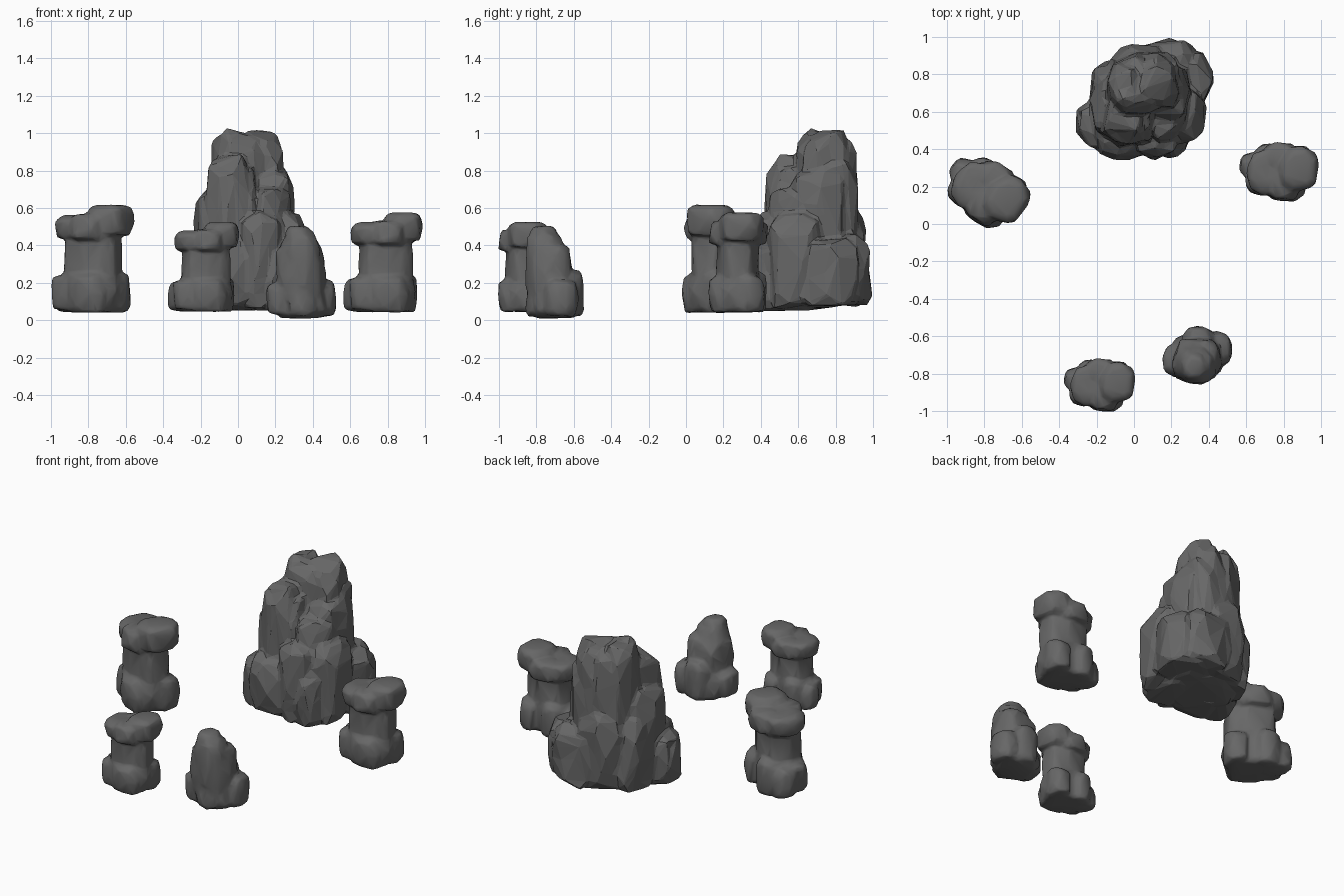
import bpy, bmesh, math, random
from mathutils import Vector

if "Cube" in bpy.data.objects:
    bpy.data.objects.remove(bpy.data.objects["Cube"])

GREY = (0.135, 0.135, 0.135, 1)
stone = bpy.data.materials.new("dark grey stone")
stone.use_nodes = True
stone.diffuse_color = GREY
bsdf = next(n for n in stone.node_tree.nodes if n.type == 'BSDF_PRINCIPLED')
bsdf.inputs["Base Color"].default_value = GREY
bsdf.inputs["Roughness"].default_value = 0.9


def squarish(v, power=0.85):
    return math.copysign(abs(v) ** power, v)


def fit(points, axis, lo, hi):
    """Remap one axis of the points onto the range lo to hi."""
    low = min(p[axis] for p in points)
    high = max(p[axis] for p in points)
    for p in points:
        p[axis] = lo + (hi - lo) * (p[axis] - low) / (high - low)


def add_chunk(bm, x0, x1, y0, y1, z0, z1, dent):
    """Chiselled angular block that fills the given bounds."""
    pts = []
    for t, width in ((0, .85), (.12, .98), (.45, 1), (.75, .98), (.92, .9), (1, .66)):
        turn = random.random()
        for i in range(8):
            a = math.tau * (i + turn + random.uniform(-.3, .3)) / 8
            r = width * random.uniform(.88, 1)
            pts.append(Vector((r * squarish(math.cos(a)), r * squarish(math.sin(a)),
                               t + random.uniform(-.05, .05))))
    for axis, (lo, hi) in enumerate(((x0, x1), (y0, y1), (z0, z1))):
        fit(pts, axis, lo, hi)
    verts = [bm.verts.new(p) for p in pts]
    hull = bmesh.ops.convex_hull(bm, input=verts, use_existing_faces=False)
    spare = {g for key in ("geom_interior", "geom_unused") for g in hull[key]
             if isinstance(g, bmesh.types.BMVert)}
    bmesh.ops.delete(bm, geom=list(spare), context='VERTS')
    # random dents break the convex outline
    for v in verts:
        if v.is_valid and random.random() < .5:
            pull = random.uniform(0, dent)
            v.co.x += ((x0 + x1) / 2 - v.co.x) * pull
            v.co.y += ((y0 + y1) / 2 - v.co.y) * pull


def rock(name, chunks, seed, voxel, keep, dent, smooth):
    """Fuse chunks into one skin, then reduce it to irregular facets."""
    random.seed(seed)
    bm = bmesh.new()
    for chunk in chunks:
        add_chunk(bm, *chunk, dent)
    bmesh.ops.recalc_face_normals(bm, faces=bm.faces)
    mesh = bpy.data.meshes.new(name)
    bm.to_mesh(mesh)
    bm.free()
    mesh.materials.append(stone)
    obj = bpy.data.objects.new(name, mesh)
    bpy.context.collection.objects.link(obj)
    fuse = obj.modifiers.new("fuse", 'REMESH')
    fuse.mode = 'VOXEL'
    fuse.voxel_size = voxel
    fuse.use_smooth_shade = smooth
    if smooth:
        wear = obj.modifiers.new("wear", 'SMOOTH')
        wear.factor = .5
        wear.iterations = 3
    facet = obj.modifiers.new("facet", 'DECIMATE')
    facet.ratio = keep
    return obj


# Tall faceted rock: a core with chunks clustered around it
TALL = [
    (-.14, .21, .56, .92, .10, 1.03),   # core
    (.00, .25, .60, .90, .20, 1.02),    # crown, right
    (-.15, .08, .57, .88, .30, 1.01),   # crown, left
    (-.02, .21, .64, .94, .20, .96),    # crown, back
    (.04, .31, .52, .88, .08, .82),     # tall right side
    (-.18, .09, .41, .76, .10, .89),    # upper front
    (-.17, .14, .42, .74, .10, .82),    # upper front ledge
    (-.24, .06, .43, .82, .08, .70),    # left shoulder
    (.02, .29, .43, .80, .10, .72),     # right shoulder
    (-.02, .25, .34, .66, .06, .58),    # front column
    (-.31, .00, .38, .70, .06, .38),    # left foot
    (-.25, .10, .56, .89, .08, .54),    # back left
    (.00, .34, .66, 1.0, .08, .46),     # back foot
    (.10, .43, .58, .95, .07, .44),     # right foot
    (.08, .39, .42, .78, .06, .57),     # front right
    (.06, .32, .35, .70, .05, .42),     # front right foot
    (-.22, .10, .34, .66, .05, .44),    # front left
    (-.08, .27, .60, .93, .20, .90),    # back column
    (-.14, .20, .62, .97, .07, .62),    # back ridge
    (-.20, .30, .42, .90, .05, .45),    # broad foot
]
rock("tall_rock", TALL, seed=7, voxel=.014, keep=.05, dent=.16, smooth=False)

# Waisted pillar: lobed foot, narrow middle, overhanging split crown
PILLAR = [
    (-.17, .17, -.14, .13, .00, .22),   # foot
    (-.22, -.02, -.05, .11, .00, .18),  # foot lobe, left
    (-.19, .00, -.13, .04, .01, .19),   # foot lobe, front left
    (-.08, .14, -.16, .02, .00, .20),   # foot lobe, front
    (-.14, .02, .00, .15, .00, .22),    # foot lobe, back
    (.03, .18, -.04, .14, .00, .20),    # foot lobe, right
    (-.15, .14, -.12, .11, .05, .48),   # column
    (-.02, .16, -.10, .09, .10, .42),   # column rib
    (-.18, .06, -.13, .13, .36, .485),  # crown, left
    (-.01, .21, -.12, .14, .38, .535),  # crown, right
    (-.08, .12, -.16, .04, .36, .49),   # crown, front
    (-.10, .10, .00, .16, .36, .49),    # crown, back
]
pillar = rock("left_pillar_rock", PILLAR, seed=3, voxel=.011, keep=.1, dent=.12, smooth=True)
pillar.location = (.78, .28, .042)
for name, loc, scale, turn in (
        ("right_pillar_rock", (-.785, .17, .04), 1.08, -28),
        ("front_pillar_rock", (-.18, -.86, .045), .9, 0)):
    twin = pillar.copy()
    twin.name = name
    bpy.context.collection.objects.link(twin)
    twin.location = loc
    twin.scale = (scale,) * 3
    twin.rotation_euler.z = math.radians(turn)

# Small pointed rock leaning forward
POINTED = [
    (-.14, .16, -.13, .13, .00, .20),   # foot
    (-.19, .00, -.12, .06, .02, .19),   # foot lobe, left
    (.03, .19, -.06, .13, .01, .21),    # foot lobe, right
    (-.08, .10, -.16, .00, .01, .22),   # foot lobe, front
    (-.08, .10, .00, .16, .01, .26),    # foot lobe, back
    (-.14, .14, -.15, .10, .08, .41),   # body
    (-.12, .11, -.16, .06, .12, .465),  # upper body
    (-.09, .07, -.15, .02, .20, .495),  # peak
    (-.06, .13, -.08, .09, .10, .40),   # back ledge
]
pointed = rock("front_pointed_rock", POINTED, seed=11, voxel=.011, keep=.1, dent=.12, smooth=True)
pointed.location = (.335, -.70, .01)
